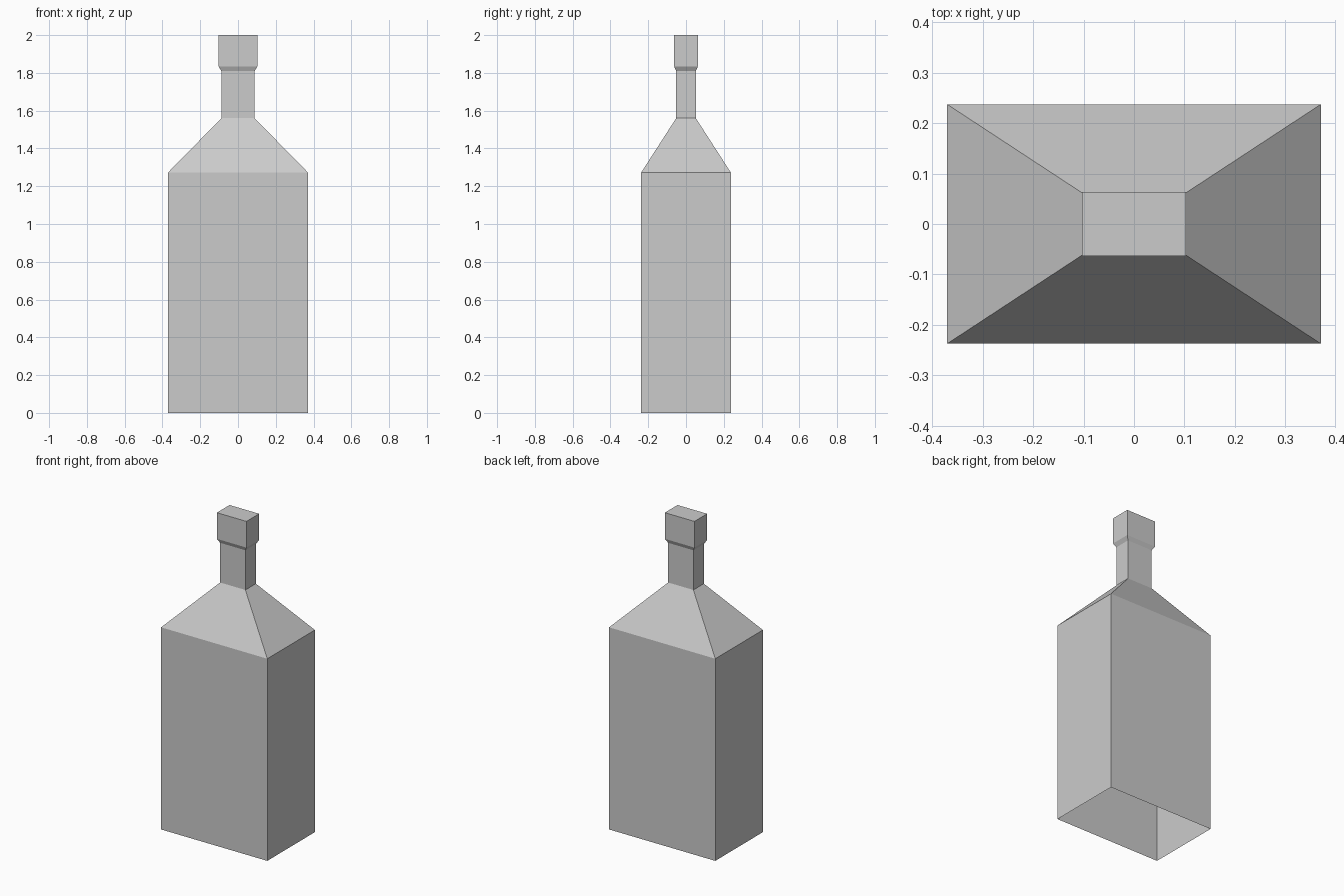
import bpy
import bmesh

cube = bpy.data.objects.get("Cube")
if cube:
    bpy.data.objects.remove(cube, do_unlink=True)

# Single plain grey
GREY = (0.6, 0.6, 0.6, 1.0)
grey = bpy.data.materials.new("plain_grey")
grey.use_nodes = True
grey.diffuse_color = GREY
grey.node_tree.nodes["Principled BSDF"].inputs["Base Color"].default_value = GREY


def loft(name, sections, cap_top=False):
    """Four-sided shell through (half width, half depth, height) sections."""
    bm = bmesh.new()
    rings = [[bm.verts.new((sx * w, sy * d, z))
              for sx, sy in ((-1, -1), (1, -1), (1, 1), (-1, 1))]
             for w, d, z in sections]
    for low, high in zip(rings, rings[1:]):
        for i in range(4):
            j = (i + 1) % 4
            bm.faces.new((low[i], low[j], high[j], high[i]))
    if cap_top:
        bm.faces.new(rings[-1])
    mesh = bpy.data.meshes.new(name)
    bm.to_mesh(mesh)
    bm.free()
    mesh.materials.append(grey)
    obj = bpy.data.objects.new(name, mesh)
    bpy.context.collection.objects.link(obj)
    return obj


# Shared outlines where the parts meet
base = (0.37, 0.237, 0.0)
body_top = (0.37, 0.237, 1.273)
neck_base = (0.088, 0.052, 1.56)
neck_top = (0.088, 0.052, 1.81)
lip = (0.103, 0.063, 1.835)
crown = (0.103, 0.063, 2.0)

# Bottle parts; the body is an open shell underneath
loft("bottle_body", [base, body_top])
loft("bottle_shoulder", [body_top, neck_base])
loft("bottle_neck", [neck_base, neck_top])
loft("bottle_cap", [neck_top, lip, crown], cap_top=True)
